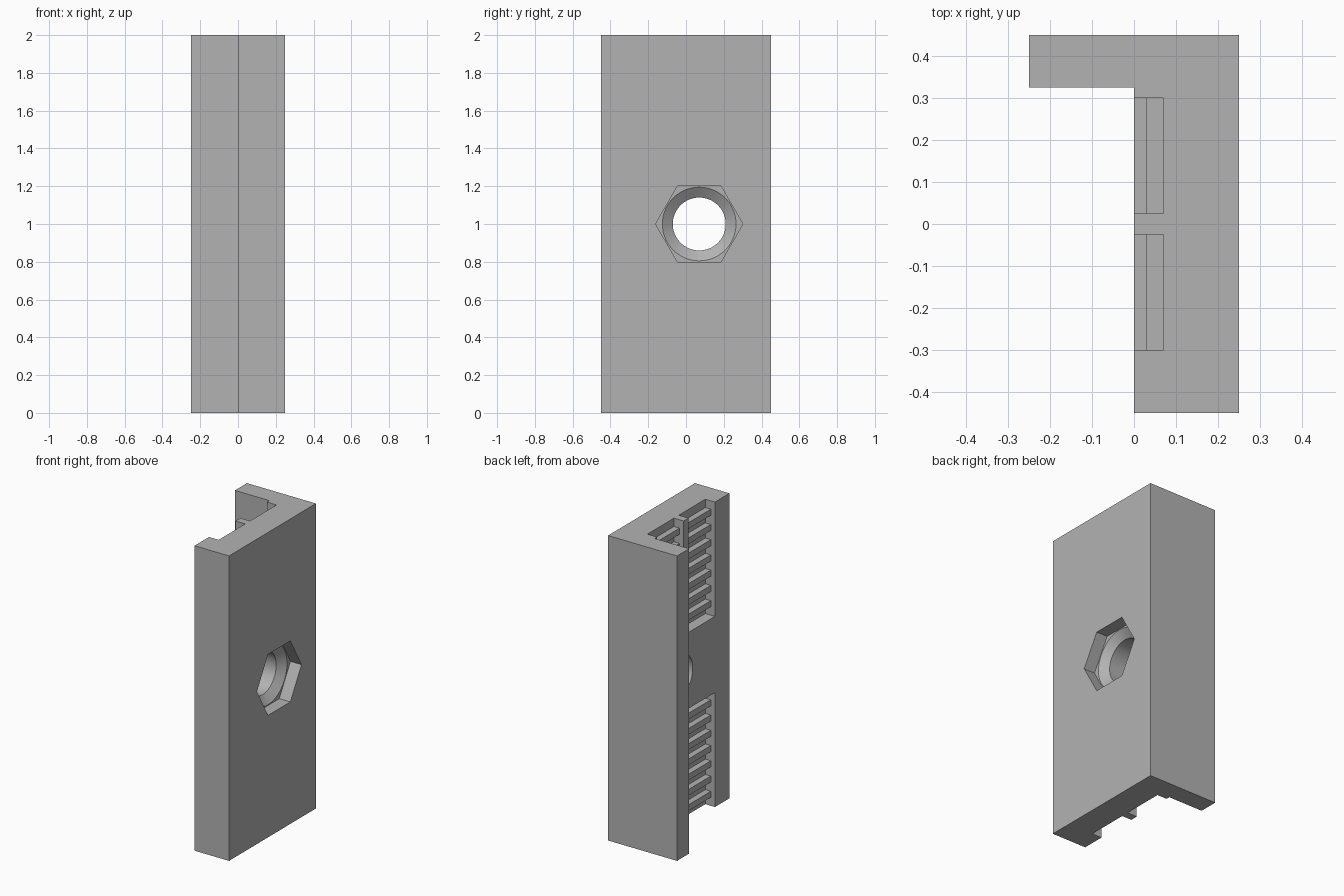
import bpy, bmesh, math

if "Cube" in bpy.data.objects:
    bpy.data.objects.remove(bpy.data.objects["Cube"])

grey = bpy.data.materials.new("plain grey")
grey.diffuse_color = (0.45, 0.45, 0.45, 1)
grey.use_nodes = True
grey.node_tree.nodes["Principled BSDF"].inputs["Base Color"].default_value = grey.diffuse_color


def finish(bm, name):
    bmesh.ops.recalc_face_normals(bm, faces=bm.faces)
    me = bpy.data.meshes.new(name)
    bm.to_mesh(me)
    bm.free()
    me.materials.append(grey)
    ob = bpy.data.objects.new(name, me)
    bpy.context.collection.objects.link(ob)
    return ob


def add_box(bm, x0, x1, y0, y1, z0, z1):
    vs = bmesh.ops.create_cube(bm, size=1)["verts"]
    for v in vs:
        v.co = (x1 if v.co.x > 0 else x0,
                y1 if v.co.y > 0 else y0,
                z1 if v.co.z > 0 else z0)


def lathe_x(name, sections, sides):
    """Closed solid along x from (x, radius) sections, around the bolt axis."""
    bm = bmesh.new()
    rings = [[bm.verts.new((x, 0.07 + r * math.cos(2 * math.pi * i / sides),
                            1 + r * math.sin(2 * math.pi * i / sides)))
              for i in range(sides)] for x, r in sections]
    for a, b in zip(rings, rings[1:]):
        for i in range(sides):
            j = (i + 1) % sides
            bm.faces.new((a[i], a[j], b[j], b[i]))
    bm.faces.new(rings[0])
    bm.faces.new(rings[-1])
    return finish(bm, name)


def cut(target, cutter):
    m = target.modifiers.new(cutter.name, 'BOOLEAN')
    m.operation = 'DIFFERENCE'
    m.solver = 'EXACT'
    m.object = cutter
    bpy.context.view_layer.objects.active = target
    bpy.ops.object.modifier_apply(modifier=m.name)
    bpy.data.objects.remove(cutter)


# L-shaped body
bm = bmesh.new()
outline = [(0, -0.45), (0.25, -0.45), (0.25, 0.45), (-0.25, 0.45), (-0.25, 0.325), (0, 0.325)]
face = bm.faces.new([bm.verts.new((x, y, 0)) for x, y in outline])
ext = bmesh.ops.extrude_face_region(bm, geom=[face])["geom"]
bmesh.ops.translate(bm, vec=(0, 0, 2), verts=[g for g in ext if isinstance(g, bmesh.types.BMVert)])
body = finish(bm, "bracket_body")

# Belt channels, open at the top and bottom ends
channels = [(-0.3, -0.025), (0.025, 0.3)]
bm = bmesh.new()
for y0, y1 in channels:
    add_box(bm, -0.1, 0.07, y0, y1, 1.25, 2.1)
    add_box(bm, -0.1, 0.07, y0, y1, -0.1, 0.75)
cut(body, finish(bm, "channel_cutter"))

# Hexagonal nut pocket, then countersunk bolt bore
cut(body, lathe_x("nut_cutter", [(0.17, 0.231), (0.3, 0.231)], 6))
cut(body, lathe_x("bore_cutter", [(-0.1, 0.14), (0.13, 0.14), (0.17, 0.195), (0.2, 0.195)], 64))

# Belt teeth across each channel
bm = bmesh.new()
for y0, y1 in channels:
    for k in range(7):
        for z in (1.925 - 0.1 * k, 0.075 + 0.1 * k):
            add_box(bm, 0.03, 0.07, y0, y1, z - 0.02, z + 0.02)
finish(bm, "belt_teeth")

# Smooth bore, sharp edges elsewhere
bpy.ops.object.select_all(action='DESELECT')
body.select_set(True)
bpy.context.view_layer.objects.active = body
bpy.ops.object.shade_smooth_by_angle(angle=math.radians(25))
